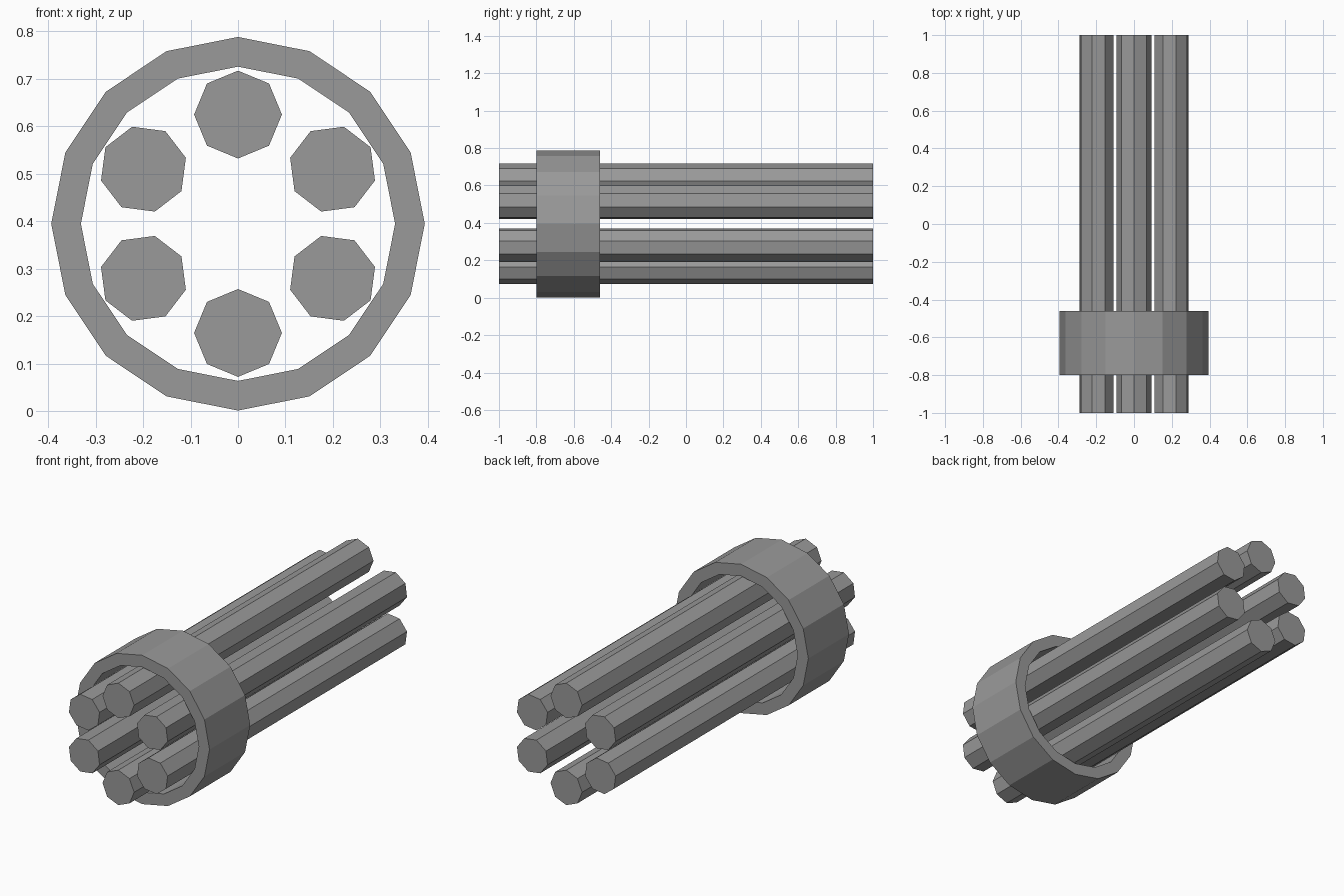
import bpy, bmesh, math
from mathutils import Vector

if "Cube" in bpy.data.objects:
    bpy.data.objects.remove(bpy.data.objects["Cube"])

AXIS_Z = 0.3945  # height of the bundle axis

# Dark grey metal
metal = bpy.data.materials.new("dark_metal")
metal.diffuse_color = (0.32, 0.32, 0.32, 1)
metal.use_nodes = True
metal.node_tree.nodes["Principled BSDF"].inputs["Base Color"].default_value = metal.diffuse_color


def make_object(name, bm):
    bmesh.ops.recalc_face_normals(bm, faces=bm.faces)
    mesh = bpy.data.meshes.new(name)
    bm.to_mesh(mesh)
    bm.free()
    mesh.materials.append(metal)
    obj = bpy.data.objects.new(name, mesh)
    bpy.context.collection.objects.link(obj)
    return obj


def loop(bm, cx, cz, y, radius, sides, start):
    """Polygon of vertices in the XZ plane at depth y."""
    step = math.tau / sides
    return [bm.verts.new(Vector((cx + radius * math.cos(start + i * step), y,
                                 cz + radius * math.sin(start + i * step))))
            for i in range(sides)]


def bridge(bm, a, b):
    n = len(a)
    for i in range(n):
        j = (i + 1) % n
        bm.faces.new((a[i], a[j], b[j], b[i]))


# Six octagonal barrels, each turned with its place around the axis
for k in range(6):
    angle = math.radians(90 + 60 * k)
    cx = 0.23 * math.cos(angle)
    cz = AXIS_Z + 0.23 * math.sin(angle)
    bm = bmesh.new()
    front = loop(bm, cx, cz, -1.0, 0.0925, 8, angle)
    back = loop(bm, cx, cz, 1.0, 0.0925, 8, angle)
    bridge(bm, front, back)
    bm.faces.new(front)
    bm.faces.new(back)
    make_object(f"barrel_{k + 1}", bm)

# Sixteen-sided clamp ring near the front
bm = bmesh.new()
section = [(0.3935, -0.80), (0.3935, -0.46), (0.331, -0.46), (0.331, -0.80)]
loops = [loop(bm, 0, AXIS_Z, y, r, 16, 0) for r, y in section]
for i in range(4):
    bridge(bm, loops[i], loops[(i + 1) % 4])
make_object("clamp_ring", bm)
